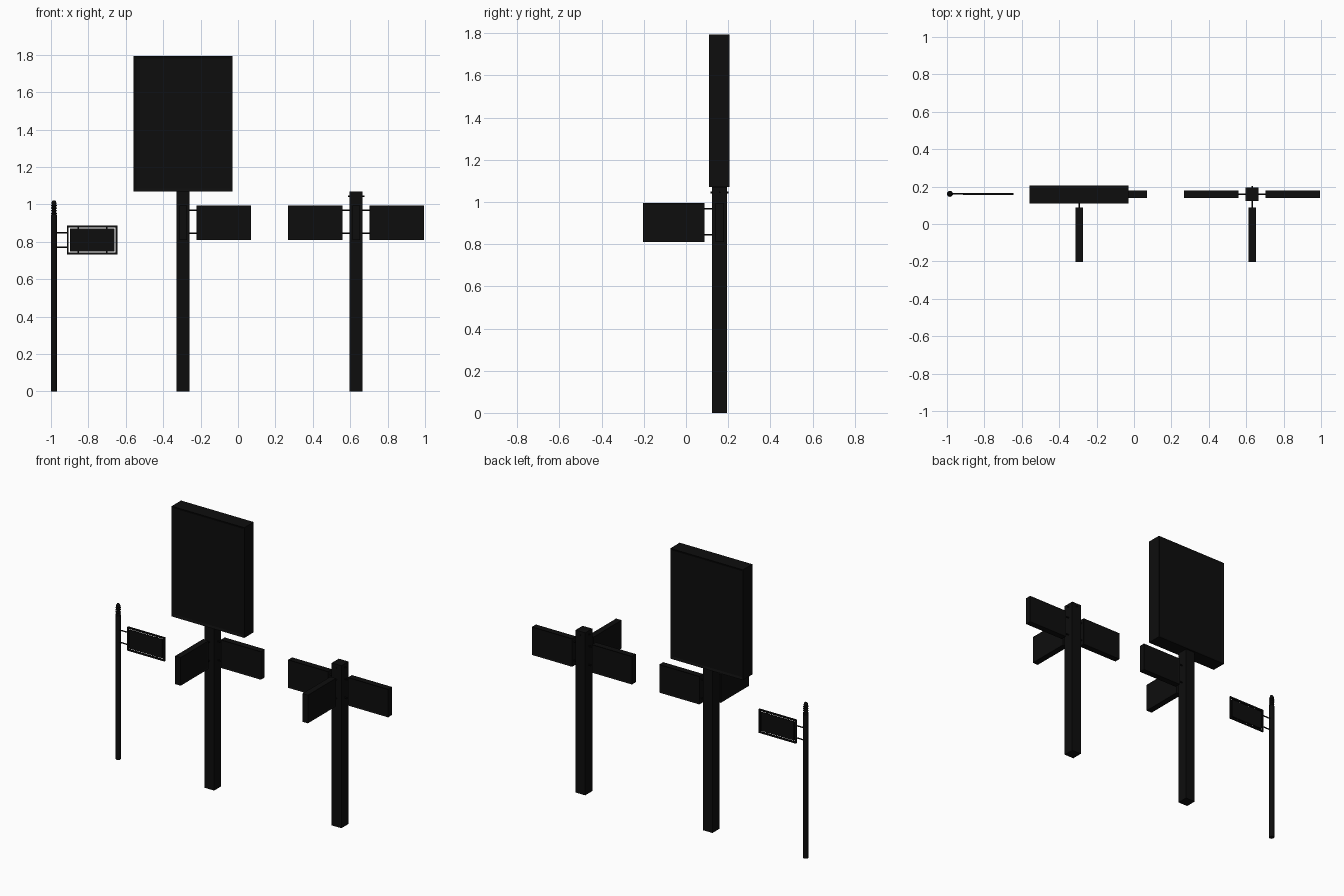
import bpy, bmesh
from math import pi
from mathutils import Matrix, Vector

cube = bpy.data.objects.get("Cube")
if cube:
    bpy.data.objects.remove(cube, do_unlink=True)

black = bpy.data.materials.new("near_black_paint")
black.use_nodes = True
black.diffuse_color = (0.004, 0.004, 0.004, 1)
black.node_tree.nodes["Principled BSDF"].inputs["Base Color"].default_value = black.diffuse_color

Y = 0.159  # all posts stand on one line


def finish(name, bm):
    mesh = bpy.data.meshes.new(name)
    bm.to_mesh(mesh)
    bm.free()
    mesh.materials.append(black)
    obj = bpy.data.objects.new(name, mesh)
    bpy.context.collection.objects.link(obj)
    return obj


def box(name, centre, size, rim=0.0, depth=0.005, axis=1):
    """Box; with a rim, both faces along the axis become recessed panels."""
    bm = bmesh.new()
    bmesh.ops.create_cube(bm, size=1)
    bmesh.ops.scale(bm, vec=size, verts=bm.verts)
    bmesh.ops.translate(bm, vec=centre, verts=bm.verts)
    bm.normal_update()
    if rim:
        faces = [f for f in bm.faces if abs(f.normal[axis]) > 0.9]
        bmesh.ops.inset_individual(bm, faces=faces, thickness=rim)
        for f in faces:
            bmesh.ops.translate(bm, vec=f.normal * -depth, verts=f.verts)
    return finish(name, bm)


def rod(name, start, end, radius=0.004):
    start, end = Vector(start), Vector(end)
    line = end - start
    turn = line.to_track_quat('Z', 'Y').to_matrix().to_4x4()
    bm = bmesh.new()
    bmesh.ops.create_cone(bm, cap_ends=True, segments=8, radius1=radius, radius2=radius,
                          depth=line.length, matrix=Matrix.Translation((start + end) / 2) @ turn)
    return finish(name, bm)


def hanging_sign(name, px, direction):
    """Thick sign board held off a square post by two rods."""
    d = Vector(direction)
    post = Vector((px, Y, 0))
    along_x = abs(d.x) > 0.5
    size = (0.291, 0.04, 0.185) if along_x else (0.04, 0.291, 0.185)
    centre = post + d * 0.2175 + Vector((0, 0, 0.9025))
    box(name + "_board", centre, size, rim=0.01, depth=0.003, axis=1 if along_x else 0)
    for label, z in (("lower", 0.845), ("upper", 0.968)):
        h = Vector((0, 0, z))
        rod(f"{name}_{label}_rod", post + d * 0.03 + h, post + d * 0.08 + h)


# Billboard post with two hanging signs
BX = -0.294
box("billboard_post", (BX, Y, 0.5375), (0.07, 0.073, 1.075))
box("billboard", (BX, 0.157, 1.4325), (0.528, 0.097, 0.725), rim=0.02, depth=0.006)
hanging_sign("billboard_side_sign", BX, (1, 0, 0))
hanging_sign("billboard_front_sign", BX, (0, -1, 0))

# Junction post with three hanging signs and cross bolts
JX = 0.631
box("junction_post", (JX, Y, 0.534), (0.07, 0.073, 1.068))
for name, d in (("left_sign", (1, 0, 0)), ("right_sign", (-1, 0, 0)), ("front_sign", (0, -1, 0))):
    hanging_sign(name, JX, d)
rod("junction_bolt_across", (JX - 0.044, Y, 1.045), (JX + 0.044, Y, 1.045))
rod("junction_bolt_through", (JX, Y - 0.043, 1.045), (JX, Y + 0.043, 1.045))

# Slim round lamp-style post with a ringed finial, turned from a profile
SX = -0.984
profile = [(0.016, 0), (0.016, 0.945)]
for i in range(4):
    z = 0.945 + i * 0.014
    profile += [(0.011, z + 0.002), (0.016, z + 0.006), (0.016, z + 0.009), (0.011, z + 0.013)]
profile += [(0.013, 1.005), (0.012, 1.014), (0.006, 1.022)]
bm = bmesh.new()
sides = 16
rings = []
for r, z in profile:
    ring = bmesh.ops.create_circle(bm, segments=sides, radius=r,
                                   matrix=Matrix.Translation((SX, Y + 0.002, z)))["verts"]
    rings.append(ring)
for a, b in zip(rings, rings[1:]):
    for i in range(sides):
        j = (i + 1) % sides
        bm.faces.new((a[i], a[j], b[j], b[i]))
bm.faces.new(rings[0])
bm.faces.new(rings[-1])
bmesh.ops.recalc_face_normals(bm, faces=bm.faces)
slim = finish("slim_post", bm)
bpy.context.view_layer.objects.active = slim
slim.select_set(True)
bpy.ops.object.shade_smooth_by_angle(angle=pi / 6)

# Framed plate on the slim post
FY = Y + 0.002
X0, X1, Z0, Z1, T = -0.915, -0.644, 0.732, 0.888, 0.01
mid_x, mid_z = (X0 + X1) / 2, (Z0 + Z1) / 2
for label, z in (("bottom", Z0 + T / 2), ("top", Z1 - T / 2)):
    box(f"frame_{label}", (mid_x, FY, z), (X1 - X0, T, T))
for label, x in (("inner", X0 + T / 2), ("outer", X1 - T / 2)):
    box(f"frame_{label}", (x, FY, mid_z), (T, T, Z1 - Z0 - 2 * T))
box("framed_plate", (mid_x, FY, mid_z), (0.236, 0.008, 0.122))
for label, x in (("inner", -0.855), ("outer", -0.703)):
    rod(f"plate_hanger_{label}", (x, FY, Z0 + T / 2), (x, FY, Z1 - T / 2))
for label, z in (("lower", 0.77), ("upper", 0.85)):
    rod(f"frame_arm_{label}", (SX, FY, z), (X0 + T / 2, FY, z))
